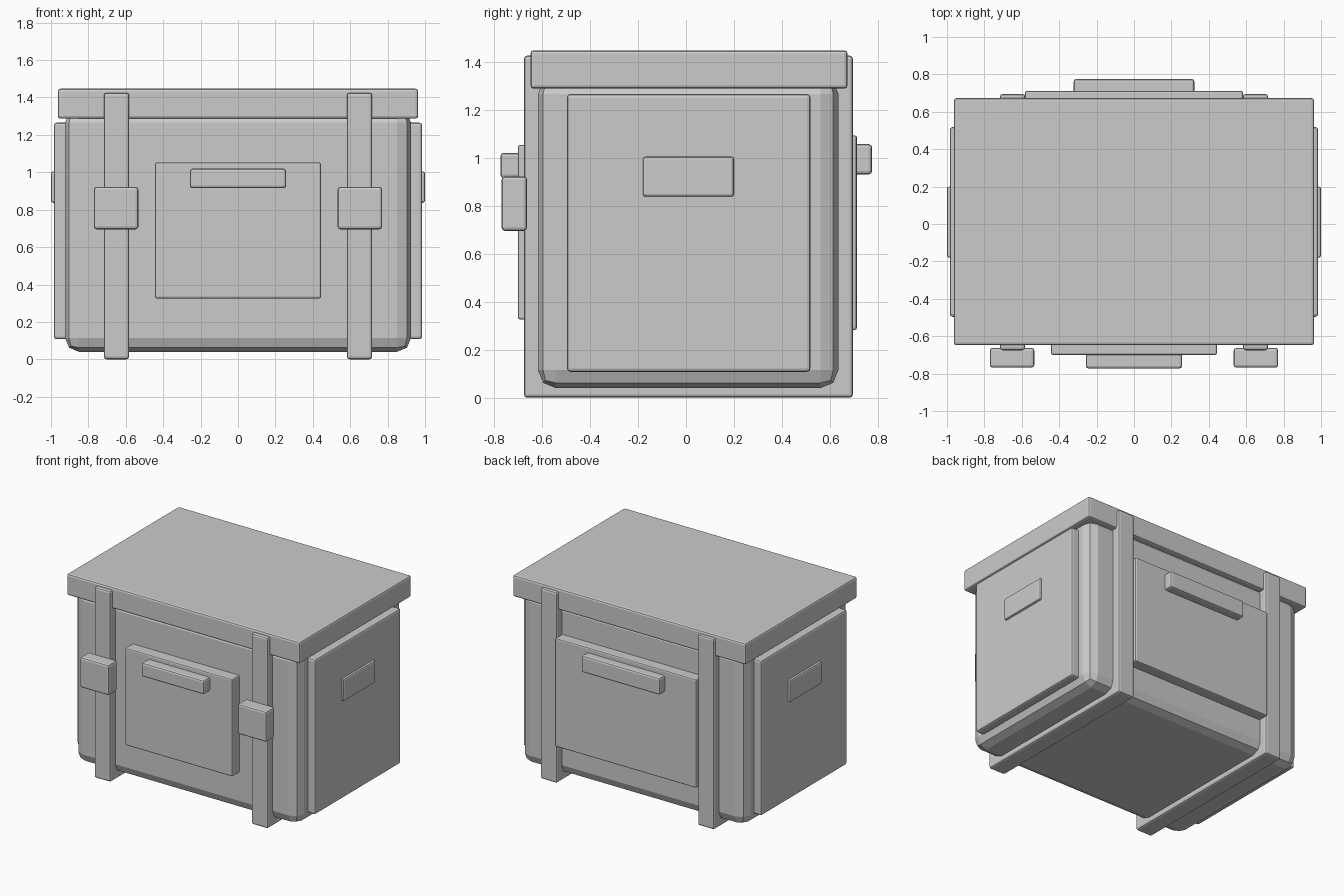
import bpy
import bmesh
from mathutils import Vector

if "Cube" in bpy.data.objects:
    bpy.data.objects.remove(bpy.data.objects["Cube"])


def box(name, x, y, z, bevel=0.014, segments=2):
    """Bevelled box from (min, max) ranges on each axis."""
    lo, hi = Vector((x[0], y[0], z[0])), Vector((x[1], y[1], z[1]))
    bm = bmesh.new()
    bmesh.ops.create_cube(bm, size=1)
    bmesh.ops.scale(bm, vec=hi - lo, verts=bm.verts)
    mesh = bpy.data.meshes.new(name)
    bm.to_mesh(mesh)
    bm.free()
    ob = bpy.data.objects.new(name, mesh)
    ob.location = (lo + hi) / 2
    bpy.context.collection.objects.link(ob)
    mod = ob.modifiers.new("Bevel", 'BEVEL')
    mod.width = bevel
    mod.segments = segments
    return ob


# Main case and overhanging lid
box("case_body", (-0.925, 0.925), (-0.617, 0.635), (0.04, 1.34), 0.075)
box("lid", (-0.963, 0.963), (-0.648, 0.673), (1.287, 1.447))

# Front and back panels with their handles
box("front_panel", (-0.443, 0.443), (-0.70, -0.60), (0.325, 1.053), 0.01)
box("front_handle", (-0.257, 0.257), (-0.773, -0.68), (0.915, 1.02))
box("back_panel", (-0.583, 0.583), (0.60, 0.712), (0.282, 1.093), 0.01)
box("back_handle", (-0.323, 0.323), (0.69, 0.775), (0.93, 1.056))

# Mirrored straps, buckles, side panels and side handles
for side, s in (("left", -1), ("right", 1)):
    def span(a, b):
        return tuple(sorted((s * a, s * b)))
    box(side + "_strap", span(0.582, 0.717), (-0.675, 0.695), (0.0, 1.425))
    box(side + "_buckle", span(0.533, 0.77), (-0.768, -0.662), (0.695, 0.922))
    box(side + "_side_panel", span(0.89, 0.984), (-0.496, 0.518), (0.108, 1.265))
    box(side + "_side_handle", span(0.94, 1.0), (-0.18, 0.2), (0.837, 1.004), 0.012)
